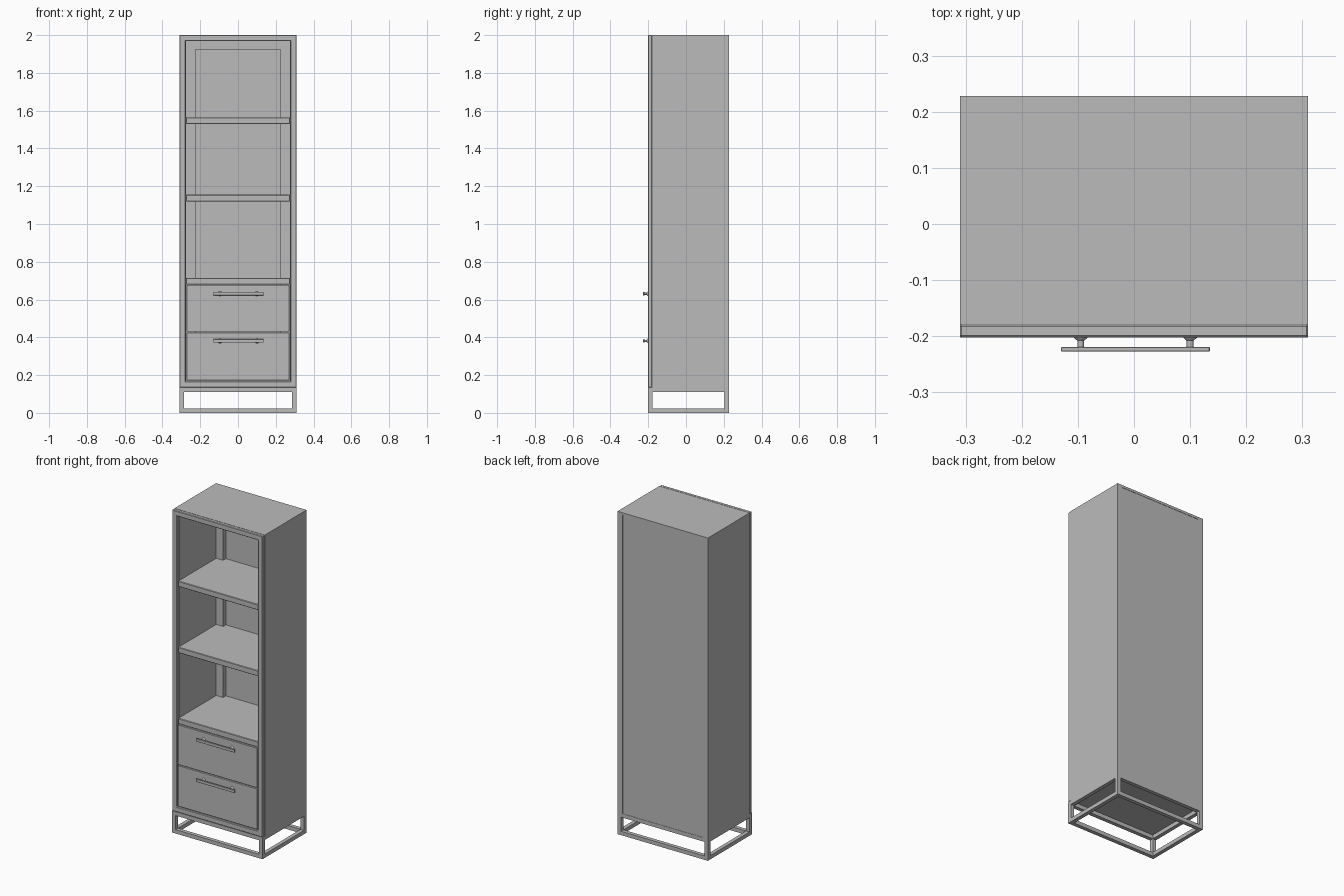
import bpy
import bmesh
import math
from mathutils import Matrix, Vector

cube = bpy.data.objects.get("Cube")
if cube:
    bpy.data.objects.remove(cube, do_unlink=True)

grey = bpy.data.materials.new("matte_grey")
grey.use_nodes = True
COLOUR = (0.5, 0.5, 0.5, 1)
grey.diffuse_color = COLOUR
grey.node_tree.nodes["Principled BSDF"].inputs["Base Color"].default_value = COLOUR


def finish(name, bm, bevel=0.0):
    bmesh.ops.recalc_face_normals(bm, faces=bm.faces)
    mesh = bpy.data.meshes.new(name)
    bm.to_mesh(mesh)
    bm.free()
    mesh.materials.append(grey)
    obj = bpy.data.objects.new(name, mesh)
    bpy.context.collection.objects.link(obj)
    if bevel:
        mod = obj.modifiers.new("soft_edges", "BEVEL")
        mod.width = bevel
        mod.segments = 1
    return obj


def box(name, x, y, z, bevel=0.0):
    """Box given by its (low, high) limits on each axis."""
    bm = bmesh.new()
    size = [b - a for a, b in (x, y, z)]
    mid = Vector([(a + b) / 2 for a, b in (x, y, z)])
    bmesh.ops.create_cube(bm, size=1, matrix=Matrix.Translation(mid) @ Matrix.Diagonal((*size, 1)))
    return finish(name, bm, bevel)


def mitred_frame(name, half, z, y, width, bevel=0.0):
    """Rectangular frame in the xz plane with mitred corners."""
    bm = bmesh.new()

    def loop(inset, depth):
        a, lo, hi = half - inset, z[0] + inset, z[1] - inset
        return [bm.verts.new((px, depth, pz)) for px, pz in ((-a, lo), (a, lo), (a, hi), (-a, hi))]

    loops = [loop(0, y[0]), loop(width, y[0]), loop(width, y[1]), loop(0, y[1])]
    for k in range(4):
        p, q = loops[k], loops[(k + 1) % 4]
        for i in range(4):
            j = (i + 1) % 4
            bm.faces.new((p[i], p[j], q[j], q[i]))
    return finish(name, bm, bevel)


W, IN = 0.31, 0.275           # outer and inner half widths
FRONT, BACK = -0.202, 0.228
BASE, TOP = 0.135, 2.0
BAR = 0.024

# Open metal base
for name, y in (("front", (FRONT, FRONT + BAR)), ("back", (BACK - BAR, BACK))):
    mitred_frame(f"base_{name}_frame", W, (0, BASE), y, BAR)
for side, s in (("right", -1), ("left", 1)):
    x = sorted((s * W, s * (W - BAR)))
    for level, z in (("lower", (0, BAR)), ("upper", (BASE - BAR, BASE))):
        box(f"base_{side}_{level}_bar", x, (FRONT + BAR, BACK - BAR), z)

# Carcass
for side, s in (("right", -1), ("left", 1)):
    box(f"{side}_side_panel", sorted((s * W, s * IN)), (-0.18, BACK), (BASE, 1.985))
box("top_panel", (-W, W), (-0.18, BACK), (1.985, TOP))
box("ceiling_panel", (-IN, IN), (-0.18, 0.2), (1.975, 1.985))
box("floor_panel", (-IN, IN), (-0.18, 0.2), (BASE, 0.165))
box("back_panel", (-IN, IN), (0.205, BACK - 0.002), (BASE, 1.985))
mitred_frame("front_frame", W, (BASE, TOP), (FRONT, -0.18), 0.032, 0.003)
mitred_frame("inner_back_frame", IN, (BASE, 1.975), (0.175, 0.205), 0.05)

# Shelves
for name, z in (("lower", 0.68), ("middle", 1.12), ("upper", 1.53)):
    box(f"{name}_shelf", (-IN, IN), (-0.195, 0.205), (z, z + 0.035), 0.003)

# Drawers with bar handles
profile = ((0.013, -0.199), (0.012, -0.203), (0.006, -0.208), (0.006, -0.22))
for name, z, grip in (("lower", (0.172, 0.426), 0.381), ("upper", (0.43, 0.678), 0.631)):
    box(f"{name}_drawer", (-0.273, 0.273), (-0.2, 0.16), z, 0.002)
    box(f"{name}_handle_bar", (-0.13, 0.135), (-0.227, -0.219), (grip - 0.009, grip + 0.009), 0.001)
    for side, x in (("right", -0.095), ("left", 0.1)):
        bm = bmesh.new()
        rings = [[bm.verts.new((x + r * math.cos(math.tau * i / 16), y,
                                grip + r * math.sin(math.tau * i / 16)))
                  for i in range(16)] for r, y in profile]
        for p, q in zip(rings, rings[1:]):
            for i in range(16):
                j = (i + 1) % 16
                bm.faces.new((p[i], p[j], q[j], q[i]))
        bm.faces.new(rings[0])
        bm.faces.new(rings[-1])
        post = finish(f"{name}_handle_{side}_post", bm)
        bpy.ops.object.select_all(action="DESELECT")
        post.select_set(True)
        bpy.context.view_layer.objects.active = post
        bpy.ops.object.shade_smooth_by_angle(angle=math.radians(40))
